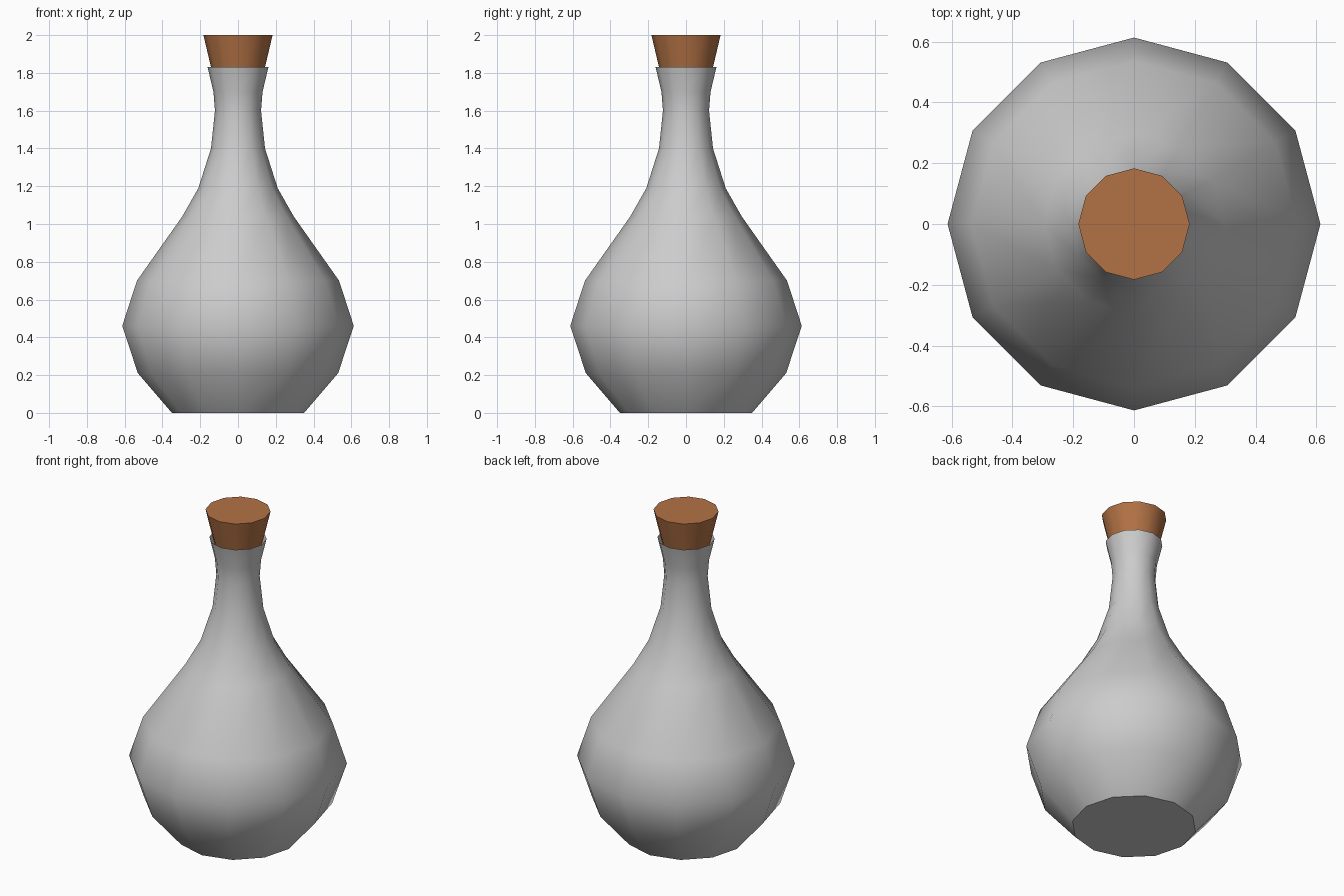
import bpy, bmesh, math

if "Cube" in bpy.data.objects:
    bpy.data.objects.remove(bpy.data.objects["Cube"])

SIDES = 12


def lathe(name, profile, cap_top):
    """Revolve (radius, height) points around z; the bottom is always capped."""
    bm = bmesh.new()
    rings = []
    for r, z in profile:
        rings.append([bm.verts.new((r * math.cos(2 * math.pi * i / SIDES),
                                    r * math.sin(2 * math.pi * i / SIDES), z))
                      for i in range(SIDES)])
    for a, b in zip(rings, rings[1:]):
        for i in range(SIDES):
            j = (i + 1) % SIDES
            bm.faces.new((a[i], a[j], b[j], b[i]))
    bm.faces.new(rings[0][::-1])
    if cap_top:
        bm.faces.new(rings[-1])
    mesh = bpy.data.meshes.new(name)
    bm.to_mesh(mesh)
    bm.free()
    obj = bpy.data.objects.new(name, mesh)
    bpy.context.collection.objects.link(obj)
    bpy.ops.object.select_all(action='DESELECT')
    obj.select_set(True)
    bpy.context.view_layer.objects.active = obj
    bpy.ops.object.shade_smooth_by_angle(angle=math.radians(40))
    return obj


# Round-bellied bottle with an open, flared neck
lathe("bottle", [(0.35, 0), (0.53, 0.21), (0.613, 0.46), (0.535, 0.70),
                 (0.295, 1.04), (0.21, 1.19), (0.143, 1.40), (0.122, 1.60),
                 (0.130, 1.70), (0.161, 1.83)], cap_top=False)

# Tapered cork pushed into the neck
cork = lathe("cork", [(0.117, 1.72), (0.183, 2.0)], cap_top=True)
brown = bpy.data.materials.new("cork_brown")
brown.diffuse_color = (0.45, 0.17, 0.06, 1)
brown.use_nodes = True
brown.node_tree.nodes["Principled BSDF"].inputs["Base Color"].default_value = brown.diffuse_color
cork.data.materials.append(brown)
